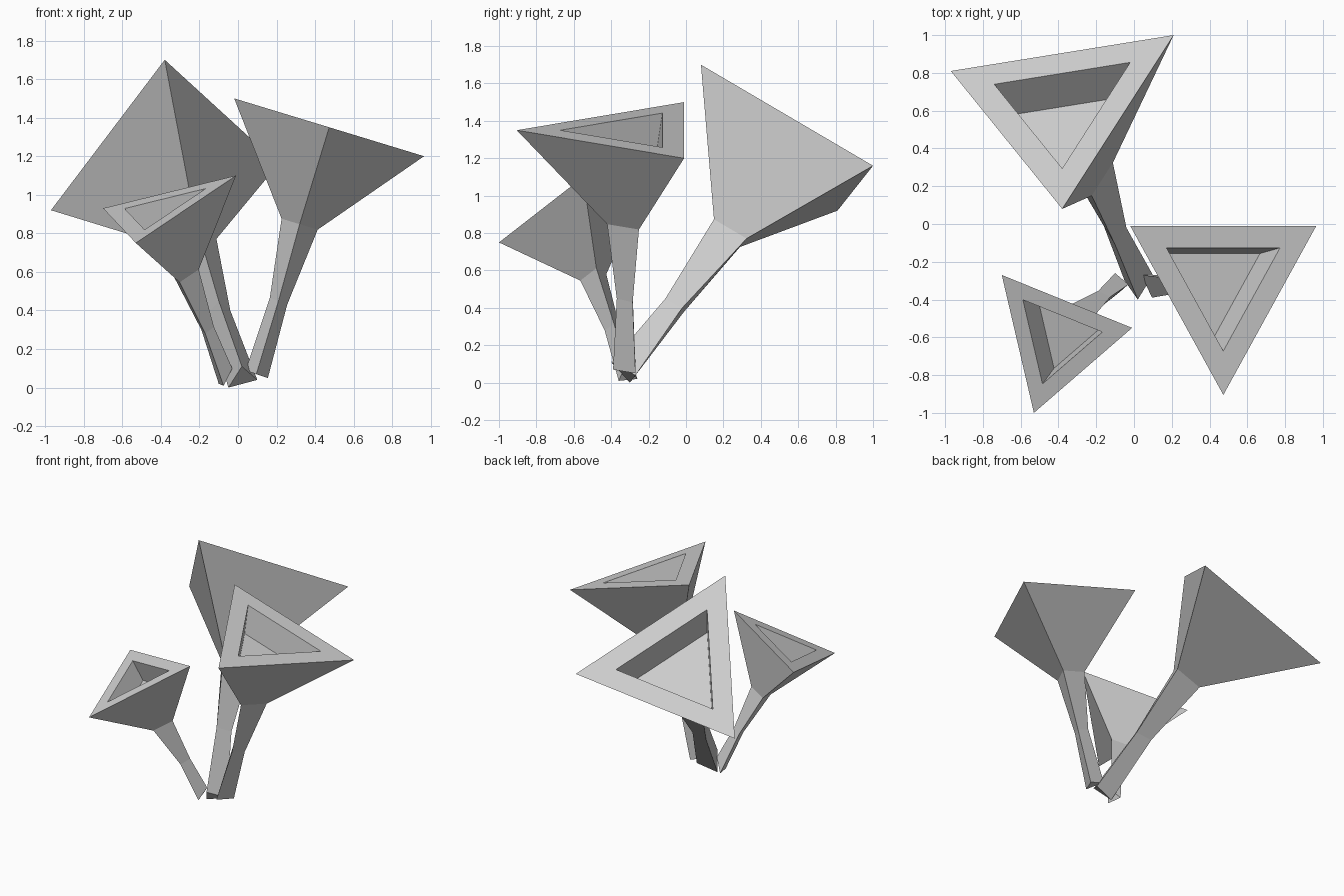
import bpy, bmesh
from mathutils import Vector

if "Cube" in bpy.data.objects:
    bpy.data.objects.remove(bpy.data.objects["Cube"])


def scaled(tri, factor, drop):
    """Copy a triangle, scaled about its centre and sunk along its normal by drop * side."""
    centre = sum(tri, Vector()) / 3
    normal = (tri[1] - tri[0]).cross(tri[2] - tri[0]).normalized()
    if normal.z < 0:
        normal = -normal
    side = (tri[1] - tri[0]).length
    return [centre + (p - centre) * factor - normal * drop * side for p in tri]


def trumpet(name, base, mid, rim):
    """Three-sided stem that flares into a tilted cup with a recessed well."""
    base, mid, rim = ([Vector(p) for p in t] for t in (base, mid, rim))
    loops = [base, mid,
             scaled(rim, 0.19, 0.51),   # neck under the cup
             rim,                       # outer lip
             scaled(rim, 0.61, 0.0),    # inner lip
             scaled(rim, 0.51, 0.19)]   # well floor
    bm = bmesh.new()
    rings = [[bm.verts.new(p) for p in loop] for loop in loops]
    for a, b in zip(rings, rings[1:]):
        for i in range(3):
            j = (i + 1) % 3
            bm.faces.new((a[i], a[j], b[j], b[i]))
    bm.faces.new(rings[0][::-1])
    bm.faces.new(rings[-1])
    bmesh.ops.recalc_face_normals(bm, faces=bm.faces)
    mesh = bpy.data.meshes.new(name)
    bm.to_mesh(mesh)
    bm.free()
    bpy.context.collection.objects.link(bpy.data.objects.new(name, mesh))


# Large trumpet leaning to the back
trumpet("large_trumpet",
        [(-.05, -.30, .0), (.10, -.27, .04), (.02, -.40, .11)],
        [(-.16, -.01, .38), (-.04, -.02, .40), (-.10, -.11, .45)],
        [(-.97, .81, .92), (.21, 1.0, 1.16), (-.38, .08, 1.70)])

# Medium trumpet leaning to the right
trumpet("medium_trumpet",
        [(.04, -.27, .09), (.155, -.27, .05), (.095, -.39, .07)],
        [(.165, -.285, .465), (.255, -.285, .43), (.21, -.37, .45)],
        [(-.02, -.01, 1.50), (.965, -.01, 1.20), (.473, -.905, 1.35)])

# Small trumpet leaning to the front left
trumpet("small_trumpet",
        [(-.10, -.26, .02), (-.03, -.32, .10), (-.075, -.36, .01)],
        [(-.19, -.355, .30), (-.125, -.385, .315), (-.17, -.435, .28)],
        [(-.70, -.27, .93), (-.01, -.55, 1.10), (-.53, -1.0, .75)])
